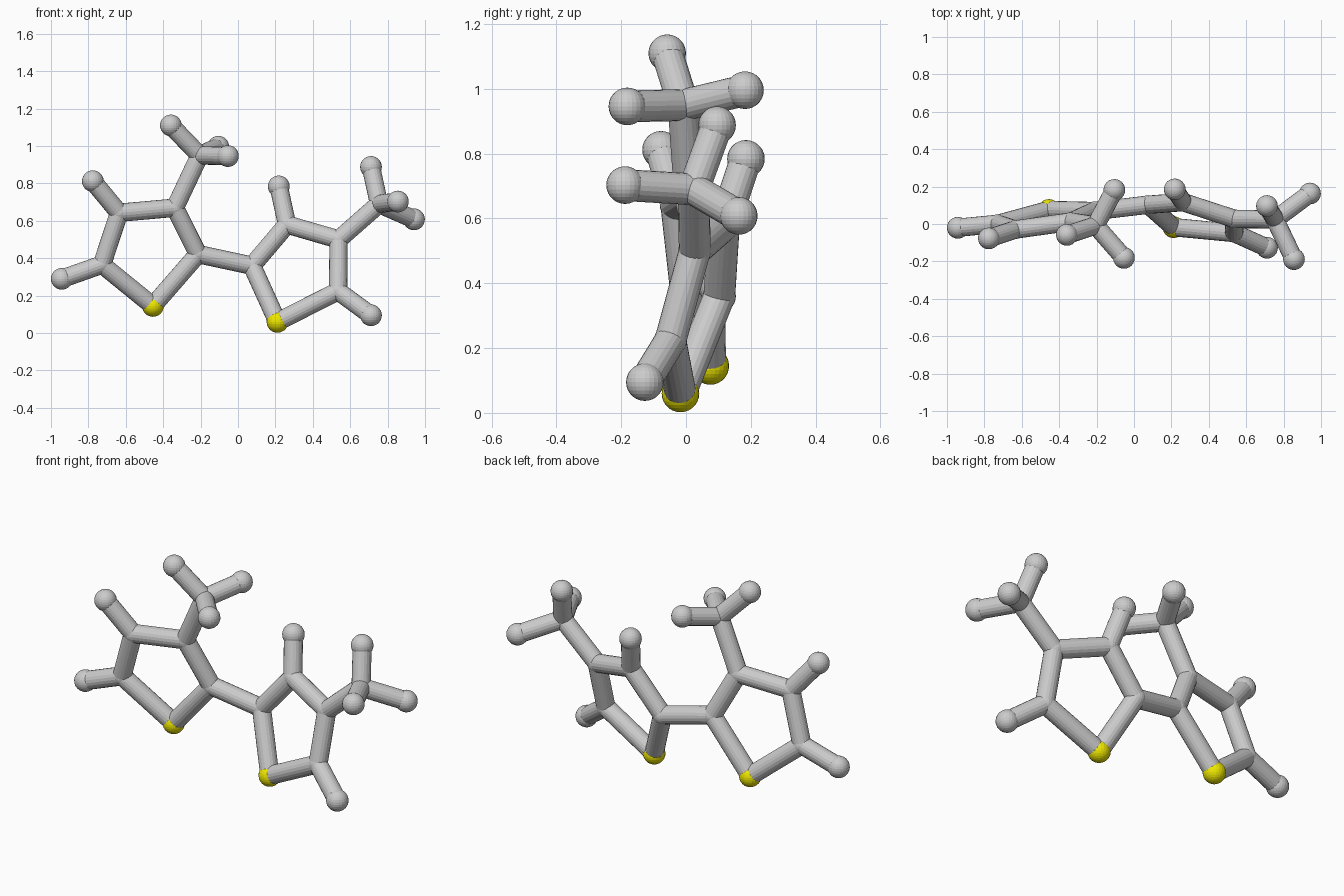
import bpy
from mathutils import Vector

if "Cube" in bpy.data.objects:
    bpy.data.objects.remove(bpy.data.objects["Cube"])

STICK_R, JOINT_R, BALL_R = 0.049, 0.051, 0.058

yellow = bpy.data.materials.new("yellow")
yellow.diffuse_color = (0.85, 0.8, 0.0, 1)
yellow.use_nodes = True
yellow.node_tree.nodes["Principled BSDF"].inputs["Base Color"].default_value = yellow.diffuse_color


def ball(name, p, r, mat=None):
    bpy.ops.mesh.primitive_uv_sphere_add(segments=24, ring_count=14, radius=r, location=p)
    o = bpy.context.object
    o.name = name
    if mat:
        o.data.materials.append(mat)


def stick(name, a, b):
    a, b = Vector(a), Vector(b)
    d = b - a
    bpy.ops.mesh.primitive_cylinder_add(vertices=20, radius=STICK_R, depth=d.length, location=(a + b) / 2)
    o = bpy.context.object
    o.name = name
    o.rotation_mode = 'QUATERNION'
    o.rotation_quaternion = d.to_track_quat('Z', 'Y')


def ring_unit(side, ring, tips, branch_at, branch, branch_tips):
    """Five-sided ring (first point yellow), single tips, and a three-tipped branch."""
    for i, p in enumerate(ring):
        stick(side + "_ring_stick", p, ring[(i + 1) % 5])
        if i == 0:
            ball(side + "_yellow_ball", p, BALL_R, yellow)
        else:
            ball(side + "_ring_joint", p, JOINT_R)
    for i, t in tips.items():
        stick(side + "_tip_stick", ring[i], t)
        ball(side + "_tip_ball", t, BALL_R)
    stick(side + "_branch_stick", ring[branch_at], branch)
    ball(side + "_branch_joint", branch, JOINT_R)
    for t in branch_tips:
        stick(side + "_branch_tip_stick", branch, t)
        ball(side + "_branch_tip_ball", t, BALL_R)


# Left ring
left = [(-0.455, 0.075, 0.145), (-0.727, 0.001, 0.366), (-0.636, -0.03, 0.643),
        (-0.337, 0.012, 0.67), (-0.214, 0.069, 0.422)]
ring_unit("left", left,
          {1: (-0.942, -0.02, 0.29), 2: (-0.776, -0.077, 0.812)},
          3, (-0.205, -0.008, 0.95),
          [(-0.359, -0.058, 1.11), (-0.105, 0.182, 0.996), (-0.054, -0.181, 0.946)])

# Right ring
right = [(0.211, -0.017, 0.06), (0.075, 0.103, 0.36), (0.262, 0.117, 0.58),
         (0.538, 0.027, 0.5), (0.535, -0.048, 0.224)]
ring_unit("right", right,
          {2: (0.218, 0.185, 0.784), 4: (0.711, -0.127, 0.095)},
          3, (0.754, 0.024, 0.69),
          [(0.711, 0.096, 0.888), (0.855, -0.188, 0.703), (0.941, 0.163, 0.608)])

# Link between the rings
stick("link_stick", left[4], right[1])
